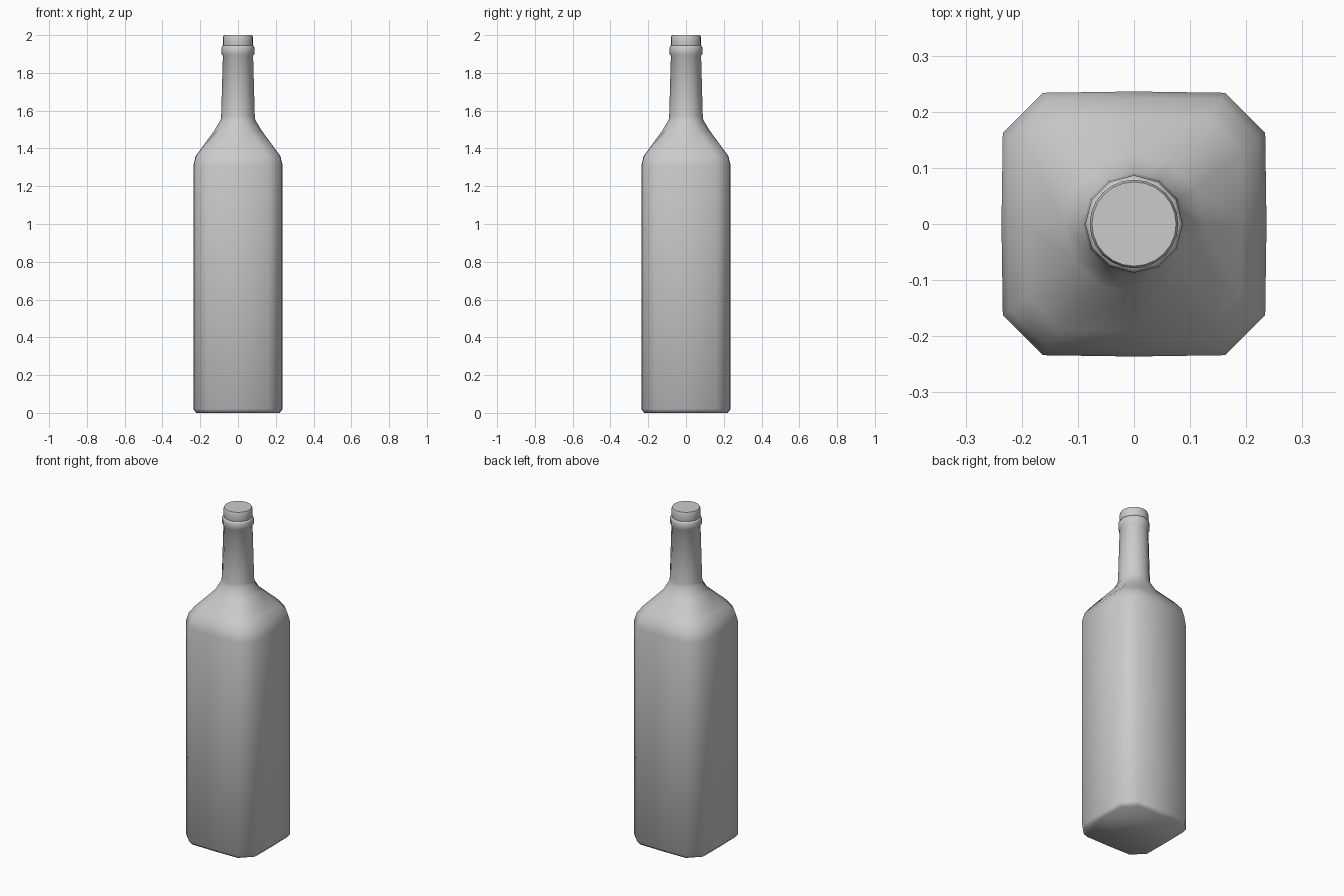
import bpy, bmesh, math

if "Cube" in bpy.data.objects:
    bpy.data.objects.remove(bpy.data.objects["Cube"])


def loft(name, rings, angle):
    """Bridge equal-sized rings of points and cap both ends."""
    bm = bmesh.new()
    loops = [[bm.verts.new(p) for p in ring] for ring in rings]
    for a, b in zip(loops, loops[1:]):
        n = len(a)
        for i in range(n):
            j = (i + 1) % n
            bm.faces.new((a[i], a[j], b[j], b[i]))
    bm.faces.new(loops[0][::-1])
    bm.faces.new(loops[-1])
    mesh = bpy.data.meshes.new(name)
    bm.to_mesh(mesh)
    bm.free()
    obj = bpy.data.objects.new(name, mesh)
    bpy.context.collection.objects.link(obj)
    bpy.ops.object.select_all(action='DESELECT')
    obj.select_set(True)
    bpy.context.view_layer.objects.active = obj
    bpy.ops.object.shade_smooth_by_angle(angle=math.radians(angle))
    return obj


def circle(r, z, n=12):
    return [(r * math.cos(2 * math.pi * i / n), r * math.sin(2 * math.pi * i / n), z)
            for i in range(n)]


def square(h, z):
    """Square with chamfered corners and a mid point on every side."""
    c = h * 0.69
    quarter = [(h * 1.005, 0), (h * 0.995, c), (c, h * 0.995)]
    pts = []
    for k in range(4):
        for x, y in quarter:
            for _ in range(k):
                x, y = -y, x
            pts.append((x, y, z))
    return pts


# Bottle: square body, shoulder blending to a round neck, lip ring
body = [(0.220, 0.0), (0.235, 0.02), (0.235, 1.31), (0.223, 1.36), (0.190, 1.405)]
neck = [(0.125, 1.495), (0.092, 1.55), (0.089, 1.57), (0.080, 1.89),
        (0.087, 1.90), (0.087, 1.935), (0.081, 1.945)]
loft("bottle", [square(h, z) for h, z in body] + [circle(r, z) for r, z in neck], 60)

# Stopper
cap = [(0.077, 1.94), (0.079, 1.95), (0.079, 1.99), (0.075, 2.0)]
loft("stopper", [circle(r, z, 24) for r, z in cap], 40)
